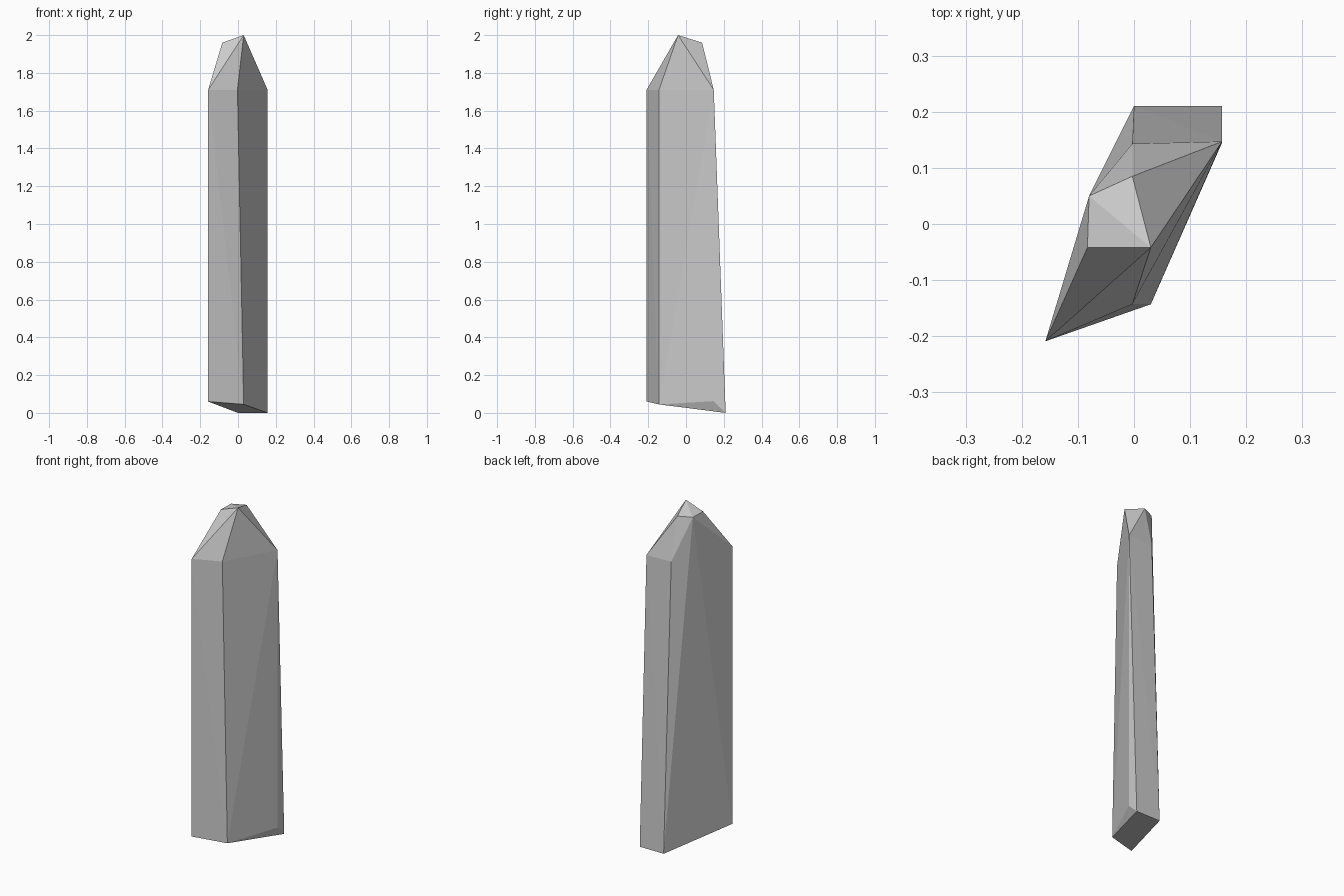
import bpy, bmesh

if "Cube" in bpy.data.objects:
    bpy.data.objects.remove(bpy.data.objects["Cube"])

# Rings of the crystal shard, from the slanted base to the chipped tip
base = [(-0.158, -0.209, 0.06), (0.03, -0.143, 0.045), (0.157, 0.145, 0.062),
        (0.157, 0.21, 0.0), (0.0, 0.21, 0.0)]
shoulder = [(-0.158, -0.209, 1.71), (-0.003, -0.143, 1.71),
            (0.157, 0.147, 1.71), (-0.003, 0.143, 1.71)]
tip = [(0.03, -0.042, 2.0), (-0.083, -0.042, 1.96),
       (-0.08, 0.05, 1.96), (-0.003, 0.085, 1.96)]

# Flat-faceted convex shard stretched around the rings
bm = bmesh.new()
for p in base + shoulder + tip:
    bm.verts.new(p)
bmesh.ops.convex_hull(bm, input=bm.verts[:])
bmesh.ops.recalc_face_normals(bm, faces=bm.faces[:])

mesh = bpy.data.meshes.new("crystal_shard")
bm.to_mesh(mesh)
bm.free()
shard = bpy.data.objects.new("crystal_shard", mesh)
bpy.context.collection.objects.link(shard)
